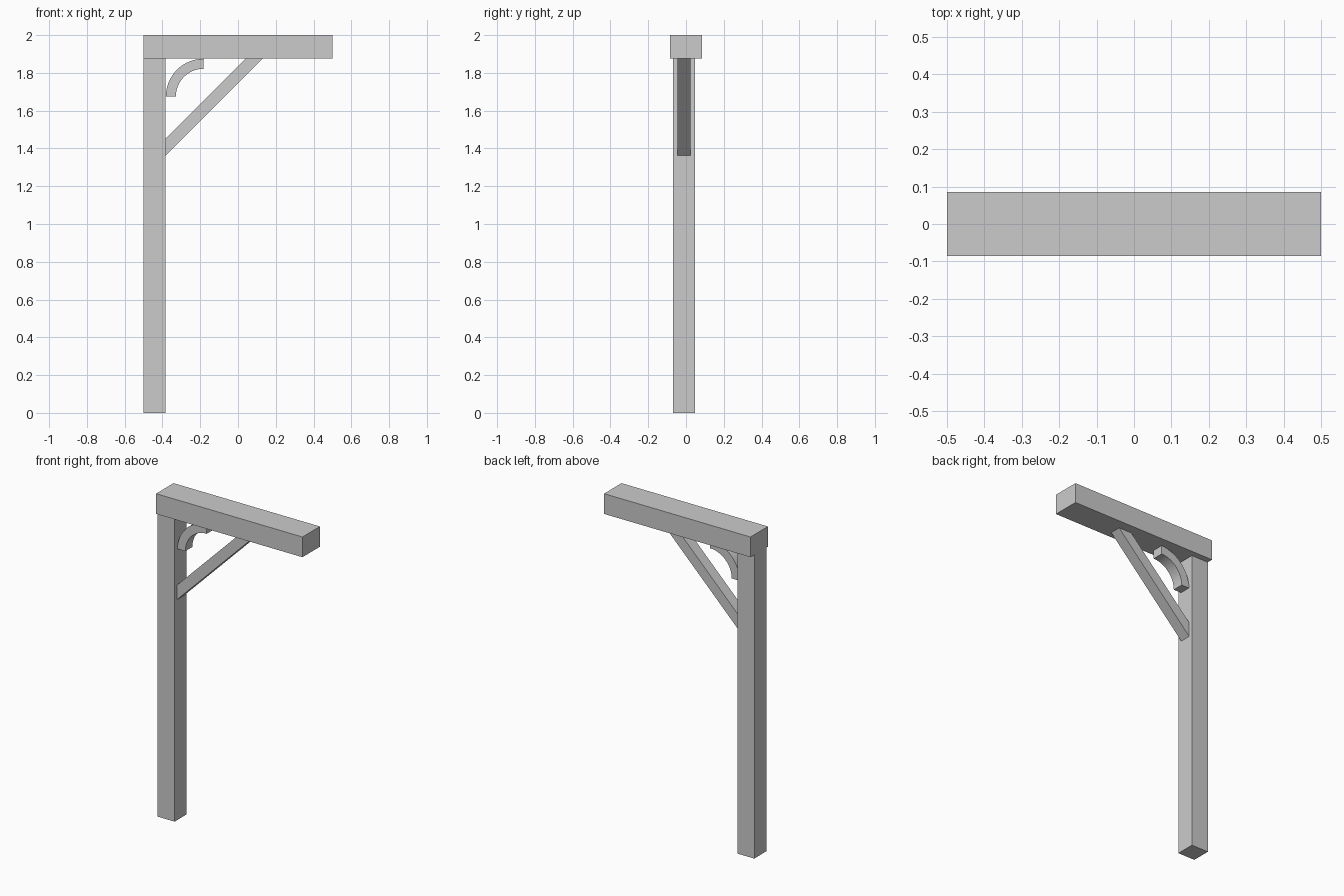
import bpy
import bmesh
from math import cos, sin, pi

cube = bpy.data.objects.get("Cube")
if cube:
    bpy.data.objects.remove(cube, do_unlink=True)

grey = bpy.data.materials.new("plain grey")
grey.use_nodes = True
colour = (0.6, 0.6, 0.6, 1)
grey.diffuse_color = colour
grey.node_tree.nodes["Principled BSDF"].inputs["Base Color"].default_value = colour


def extrude_profile(name, profile, y0, y1):
    """Solid made from an x-z outline, running from y0 to y1."""
    bm = bmesh.new()
    face = bm.faces.new([bm.verts.new((x, y0, z)) for x, z in profile])
    new = bmesh.ops.extrude_face_region(bm, geom=[face])["geom"]
    verts = [v for v in new if isinstance(v, bmesh.types.BMVert)]
    bmesh.ops.translate(bm, verts=verts, vec=(0, y1 - y0, 0))
    bmesh.ops.recalc_face_normals(bm, faces=bm.faces)
    mesh = bpy.data.meshes.new(name)
    bm.to_mesh(mesh)
    bm.free()
    mesh.materials.append(grey)
    obj = bpy.data.objects.new(name, mesh)
    bpy.context.collection.objects.link(obj)
    return obj


def rectangle(x0, x1, z0, z1):
    return [(x0, z0), (x1, z0), (x1, z1), (x0, z1)]


END, INNER, UNDER, TOP = -0.5, -0.384, 1.875, 2.0

# Post and top beam
extrude_profile("post", rectangle(END, INNER, 0, UNDER), -0.07, 0.048)
extrude_profile("beam", rectangle(END, 0.5, UNDER, TOP), -0.085, 0.085)

# Diagonal brace, mitred against post and beam
brace = [(INNER, 1.362), (0.129, UNDER), (0.039, UNDER), (INNER, 1.452)]
extrude_profile("diagonal_brace", brace, -0.045, 0.024)

# Quarter-round bracket in the corner
OUTER_R, INNER_R, STEPS = 0.2, 0.147, 16
cx, cz = INNER + OUTER_R + 0.002, UNDER - OUTER_R


def arc(radius):
    angles = [pi - pi / 2 * i / STEPS for i in range(STEPS + 1)]
    return [(cx + radius * cos(a), cz + radius * sin(a)) for a in angles]


bracket = extrude_profile("curved_bracket", arc(OUTER_R) + arc(INNER_R)[::-1], -0.045, 0.024)
bpy.context.view_layer.objects.active = bracket
bracket.select_set(True)
bpy.ops.object.shade_smooth_by_angle()
